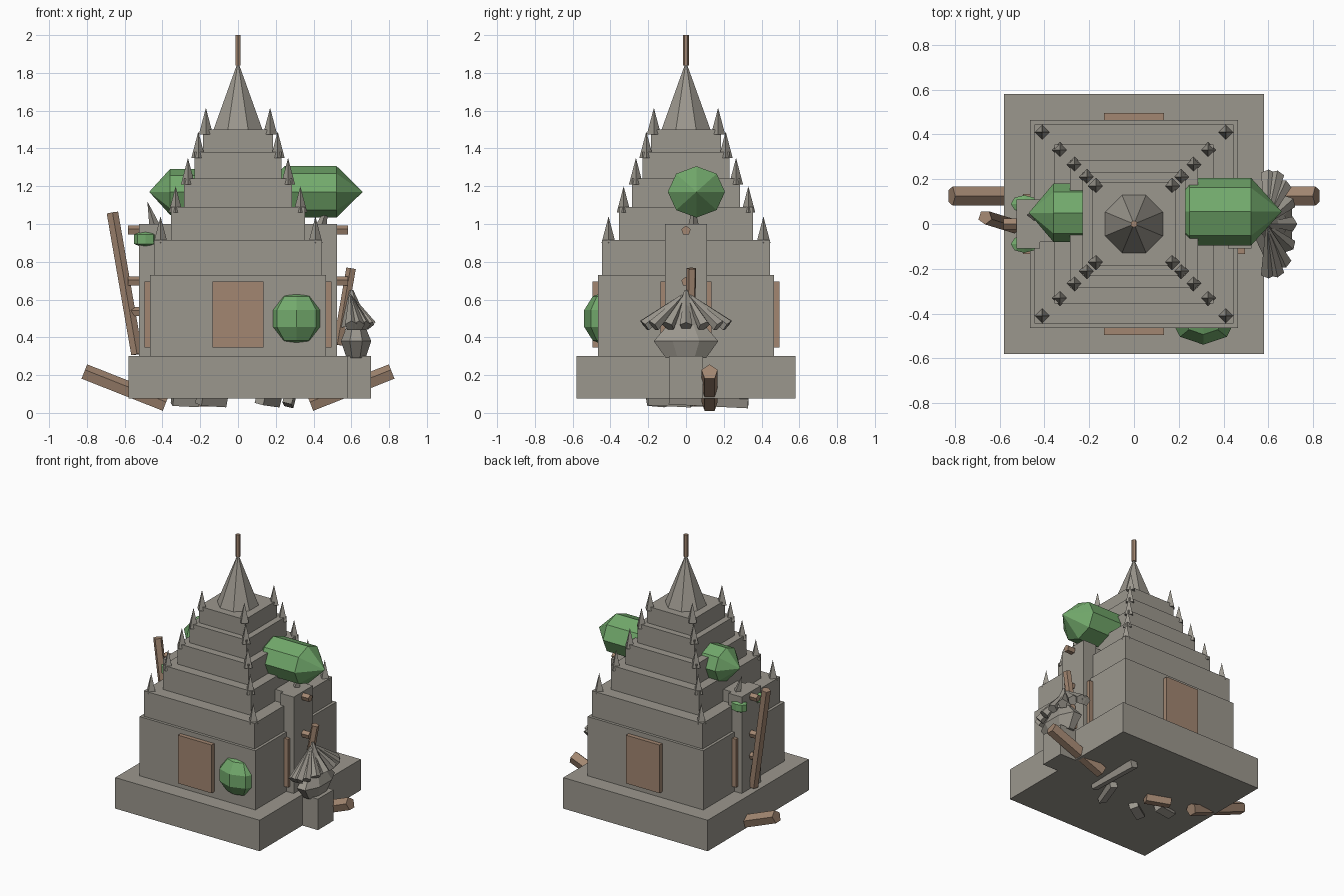
import bpy, math
from mathutils import Vector, Matrix

if "Cube" in bpy.data.objects:
    bpy.data.objects.remove(bpy.data.objects["Cube"])


def mat(name, rgb):
    m = bpy.data.materials.new(name)
    m.diffuse_color = (*rgb, 1)
    m.use_nodes = True
    m.node_tree.nodes["Principled BSDF"].inputs["Base Color"].default_value = m.diffuse_color
    return m


STONE = mat("stone", (0.33, 0.31, 0.27))
WOOD = mat("wood", (0.36, 0.24, 0.165))
LEAF = mat("leaf", (0.17, 0.40, 0.15))


def finish(name, m):
    o = bpy.context.object
    o.name = name
    o.data.materials.append(m)
    return o


def box(name, m, x0, x1, y0, y1, z0, z1):
    bpy.ops.mesh.primitive_cube_add(
        size=1, location=((x0 + x1) / 2, (y0 + y1) / 2, (z0 + z1) / 2))
    o = finish(name, m)
    o.scale = (x1 - x0, y1 - y0, z1 - z0)
    return o


def rod(name, m, a, b, r1, r2=None, sides=6, turn=0.0):
    """Prism or cone between two points."""
    a, b = Vector(a), Vector(b)
    bpy.ops.mesh.primitive_cone_add(
        vertices=sides, radius1=r1, radius2=r1 if r2 is None else r2,
        depth=(b - a).length)
    o = finish(name, m)
    o.data.transform(Matrix.Rotation(turn, 4, 'Z'))
    o.location = (a + b) / 2
    o.rotation_euler = (b - a).to_track_quat('Z', 'Y').to_euler()
    return o


def blob(name, m, centre, size, rings, along_x=False):
    """Faceted ellipsoid, poles up or along x."""
    bpy.ops.mesh.primitive_uv_sphere_add(segments=8, ring_count=rings, radius=1)
    o = finish(name, m)
    if along_x:
        o.data.transform(Matrix.Rotation(math.pi / 2, 4, 'Y'))
    o.scale = size
    o.location = centre
    return o


# Plinth and stepped tower
box("plinth", STONE, -0.58, 0.58, -0.58, 0.58, 0.075, 0.30)
tiers = [(0.465, 0.30, 0.73), (0.445, 0.73, 0.915), (0.355, 0.915, 1.09),
         (0.285, 1.09, 1.24), (0.23, 1.24, 1.38), (0.185, 1.38, 1.50)]
for w, z0, z1 in tiers:
    box("tier", STONE, -w, w, -w, w, z0, z1)

# Corner finials on each step
for d, z in [(0.41, 0.90), (0.33, 1.06), (0.265, 1.21), (0.21, 1.35), (0.17, 1.475)]:
    for sx in (-1, 1):
        for sy in (-1, 1):
            rod("corner_finial", STONE, (sx * d, sy * d, z),
                (sx * d, sy * d, z + 0.14), 0.037, 0, 4)

# Spire and pole
rod("spire", STONE, (0, 0, 1.5), (0, 0, 1.86), 0.14, 0, 8, math.pi / 8)
rod("spire_pole", WOOD, (0, 0, 1.84), (0, 0, 2.0), 0.016, sides=6)

# Doors on four sides
for s in (-1, 1):
    box("door", WOOD, -0.135, 0.135, s * 0.478 - 0.018, s * 0.478 + 0.018, 0.345, 0.695)
    box("side_door", WOOD, s * 0.478 - 0.018, s * 0.478 + 0.018, -0.135, 0.135, 0.345, 0.695)

# Side buttresses, pegs, and logs propping up the base
for s in (-1, 1):
    xs = sorted((s * 0.42, s * 0.525))
    box("buttress", STONE, *xs, -0.11, 0.11, 0.30, 1.0)
    xs = sorted((s * 0.34, s * 0.43))
    box("buttress_cap", STONE, *xs, -0.08, 0.08, 0.9, 1.0)
    rod("buttress_finial", STONE, (s * 0.43, 0.04, 0.95), (s * 0.48, 0.04, 1.12), 0.037, 0, 4)
    for z in (0.965, 0.695):
        rod("peg", WOOD, (s * 0.5, 0, z), (s * 0.582, 0, z), 0.026, sides=5)
    rod("base_log", WOOD, (s * 0.385, 0.125, 0.045), (s * 0.815, 0.125, 0.215), 0.045, sides=5)
rod("peg", WOOD, (-0.5, 0, 0.535), (-0.58, 0, 0.535), 0.026, sides=5)

# Leaning poles
rod("left_pole", WOOD, (-0.535, -0.01, 0.31), (-0.665, 0.03, 1.06), 0.032, sides=5)
rod("right_pole", WOOD, (0.53, 0.02, 0.36), (0.60, 0.03, 0.765), 0.027, sides=5)

# Urn on a pedestal with drooping blades
box("pedestal", STONE, 0.575, 0.705, -0.09, 0.09, 0.075, 0.30)
for z0, z1, r0, r1 in [(0.29, 0.38, 0.115, 0.185), (0.38, 0.47, 0.185, 0.10)]:
    o = rod("urn", STONE, (0.625, 0, z0), (0.625, 0, z1), r0, r1, 8, math.pi / 8)
    o.scale = (0.47, 1, 1)
rod("urn_neck", STONE, (0.62, 0, 0.46), (0.60, 0, 0.65), 0.075, 0.01, 6)
for i in range(9):
    a = math.radians(-100 + 25 * i)
    tip = (0.615 + 0.085 * math.cos(a), 0.225 * math.sin(a), 0.46)
    rod("urn_blade", STONE, tip, (0.595, 0.02 * math.sin(a), 0.62), 0.035, 0.008, 5)

# Bushes
blob("front_bush", LEAF, (0.31, -0.42, 0.50), (0.155, 0.125, 0.145), 5)
blob("right_bush", LEAF, (0.385, 0.055, 1.17), (0.275, 0.175, 0.157), 3, True)
blob("left_bush", LEAF, (-0.25, 0.05, 1.17), (0.22, 0.15, 0.14), 3, True)
for s in (-1, 1):
    blob("small_bush", LEAF, (-0.49, s * 0.09, 0.92), (0.07, 0.045, 0.05), 3)

# Rubble under the plinth
for x, y, l, w, turn in [(0.27, 0.12, 0.42, 0.05, 1.55), (0.16, -0.08, 0.24, 0.05, 1.2),
                         (-0.14, -0.14, 0.16, 0.06, 0.6), (-0.28, -0.02, 0.14, 0.06, 0.2)]:
    o = box("rubble_slab", STONE, x - l / 2, x + l / 2, y - w / 2, y + w / 2, 0.04, 0.09)
    o.rotation_euler = (0.25, 0.05, turn)
rod("rubble_log", WOOD, (-0.24, 0.08, 0.065), (-0.08, 0.02, 0.065), 0.04, sides=5)
